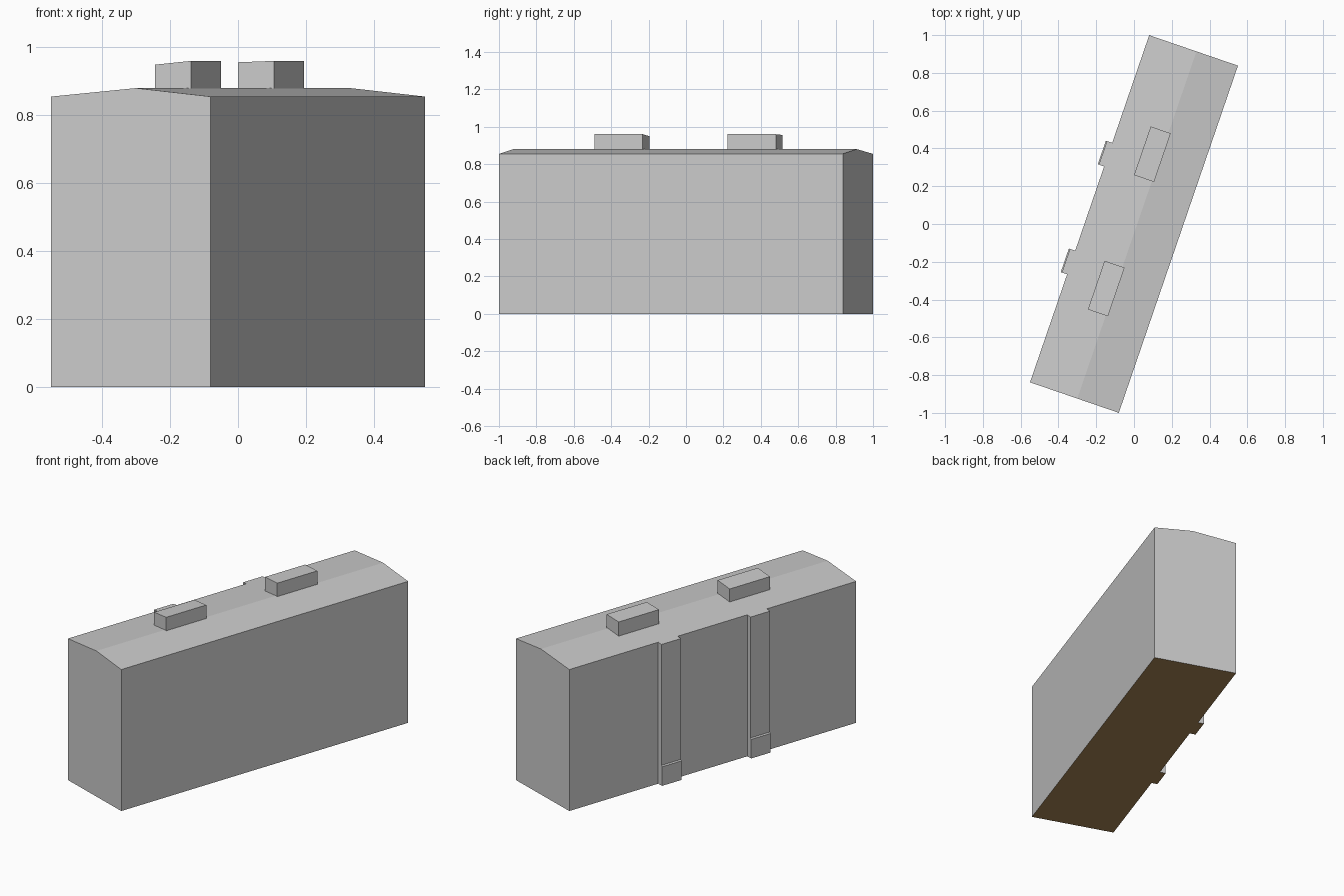
import bpy, bmesh, math
from mathutils import Matrix

if "Cube" in bpy.data.objects:
    bpy.data.objects.remove(bpy.data.objects["Cube"])

TURN = Matrix.Rotation(math.radians(-18.95), 4, 'Z')
HALF_W, HALF_L = 0.2485, 0.9715
EAVE, RIDGE, RIDGE_X = 0.855, 0.88, 0.016

brown = bpy.data.materials.new("brown_underside")
brown.diffuse_color = (0.4, 0.24, 0.09, 1)
brown.use_nodes = True
brown.node_tree.nodes["Principled BSDF"].inputs["Base Color"].default_value = brown.diffuse_color
grey = bpy.data.materials.new("grey_wall")
grey.diffuse_color = (0.8, 0.8, 0.8, 1)
grey.use_nodes = True
grey.node_tree.nodes["Principled BSDF"].inputs["Base Color"].default_value = grey.diffuse_color


def roof_z(x):
    """Height of the left roof slope, continued past the eave."""
    return EAVE + (RIDGE - EAVE) * (x + HALF_W) / (RIDGE_X + HALF_W)


def prism(name, profile, y0, y1):
    """Extrude an x-z profile along the building's length."""
    bm = bmesh.new()
    face = bm.faces.new([bm.verts.new((x, y0, z)) for x, z in profile])
    ext = bmesh.ops.extrude_face_region(bm, geom=[face])
    moved = [g for g in ext["geom"] if isinstance(g, bmesh.types.BMVert)]
    bmesh.ops.translate(bm, verts=moved, vec=(0, y1 - y0, 0))
    bmesh.ops.recalc_face_normals(bm, faces=bm.faces)
    for f in bm.faces:
        if all(v.co.z < 0.001 for v in f.verts):
            f.material_index = 1
    bm.transform(TURN)
    me = bpy.data.meshes.new(name)
    bm.to_mesh(me)
    bm.free()
    me.materials.append(grey)
    me.materials.append(brown)
    ob = bpy.data.objects.new(name, me)
    bpy.context.collection.objects.link(ob)
    return ob


# Main block with a shallow gabled roof
prism("building_body",
      [(-HALF_W, 0), (HALF_W, 0), (HALF_W, EAVE), (RIDGE_X, RIDGE), (-HALF_W, EAVE)],
      -HALF_L, HALF_L)

# Chimney blocks along the ridge, tops tilted slightly
for i, (y, low) in enumerate([(-0.371, 0.949), (0.381, 0.956)]):
    prism(f"chimney_{i + 1}",
          [(-0.084, 0.862), (0.028, 0.862), (0.028, 0.96), (-0.084, low)],
          y - 0.136, y + 0.136)

# Pilasters on the left wall, with a thicker foot and a roof-line top
SHAFT_X, FOOT_X = -0.278, -0.284
for i, y in enumerate((-0.301, 0.303)):
    prism(f"pilaster_{i + 1}",
          [(FOOT_X, 0), (-HALF_W, 0), (-HALF_W, EAVE), (SHAFT_X, roof_z(SHAFT_X)),
           (SHAFT_X, 0.122), (FOOT_X, 0.115)],
          y - 0.066, y + 0.066)
